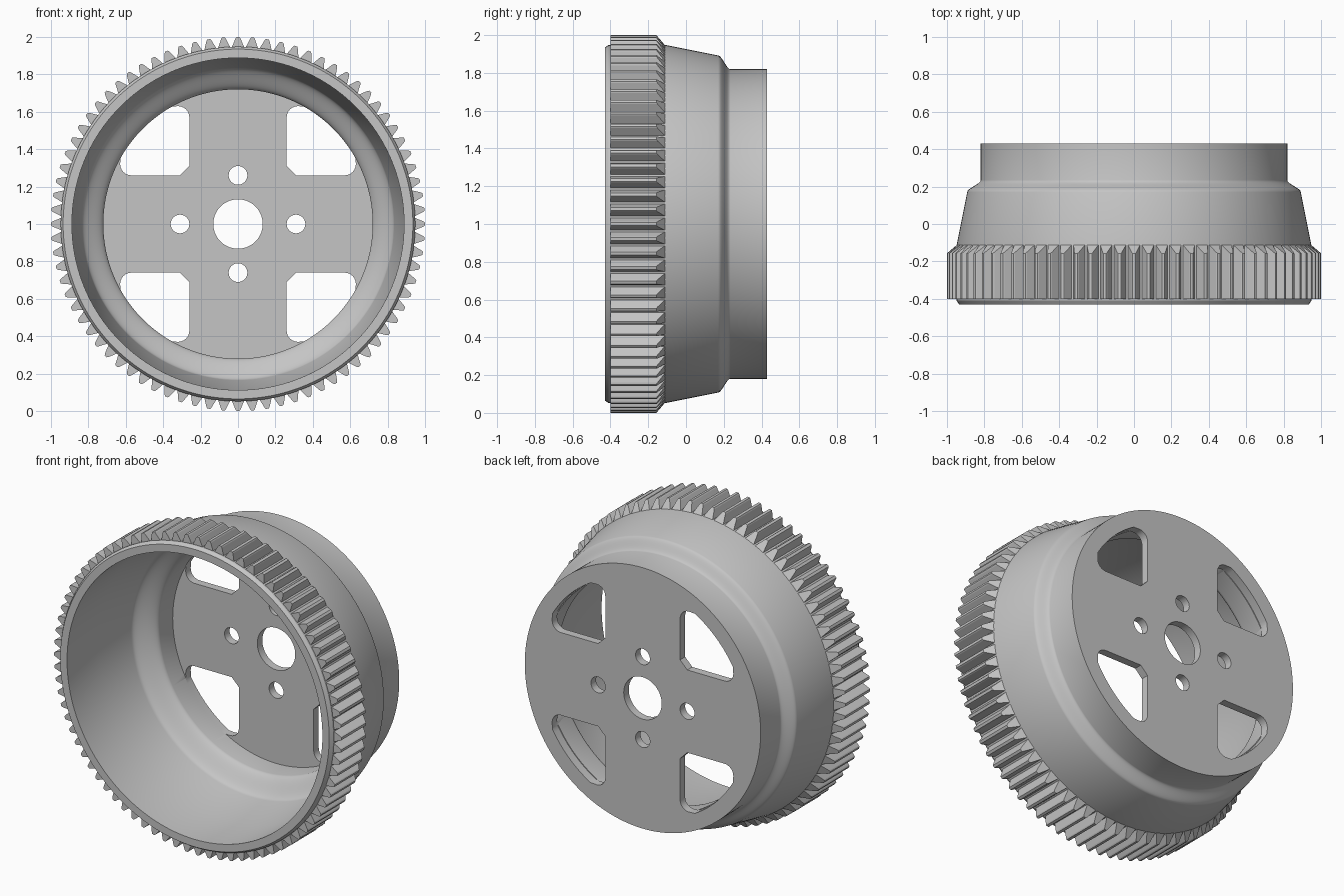
import bpy, bmesh
from math import sin, cos, radians, tau
from mathutils import Matrix, Vector

cube = bpy.data.objects.get("Cube")
if cube:
    bpy.data.objects.remove(cube)

SEGMENTS = 160
TEETH = 80
HUB = Vector((0, 0, 1))

grey = bpy.data.materials.new("plain grey")
grey.use_nodes = True
grey.diffuse_color = (0.56, 0.56, 0.56, 1)
grey.node_tree.nodes["Principled BSDF"].inputs["Base Color"].default_value = (0.56, 0.56, 0.56, 1)


def finish(bm, name):
    bmesh.ops.recalc_face_normals(bm, faces=bm.faces)
    mesh = bpy.data.meshes.new(name)
    bm.to_mesh(mesh)
    bm.free()
    mesh.materials.append(grey)
    obj = bpy.data.objects.new(name, mesh)
    obj.location = HUB
    bpy.context.collection.objects.link(obj)
    return obj


def loft(bm, rings):
    """Skin matching closed rings of points and cap both ends."""
    loops = [[bm.verts.new(p) for p in ring] for ring in rings]
    n = len(loops[0])
    for a, b in zip(loops, loops[1:]):
        for i in range(n):
            bm.faces.new((a[i], a[(i + 1) % n], b[(i + 1) % n], b[i]))
    bm.faces.new(loops[0])
    bm.faces.new(loops[-1])


def prism(bm, outline, y0, y1):
    loft(bm, [[(x, y, z) for x, z in outline] for y in (y0, y1)])


def arc(cx, cz, r, start, end, steps):
    angles = [radians(start + (end - start) * i / steps) for i in range(steps + 1)]
    return [(cx + r * cos(a), cz + r * sin(a)) for a in angles]


def s_curve(r0, y0, r1, y1, steps):
    out = []
    for i in range(steps + 1):
        t = i / steps
        out.append((r0 + (r1 - r0) * t * t * (3 - 2 * t), y0 + (y1 - y0) * t))
    return out


# Drum: closed (radius, y) profile turned about the y axis, centre bore included
profile = [(0.132, 0.43), (0.82, 0.43)]
profile += s_curve(0.82, 0.235, 0.892, 0.17, 10)
profile += [(0.948, -0.11), (0.948, -0.41), (0.935, -0.43), (0.888, -0.43), (0.886, -0.12)]
profile += s_curve(0.835, 0.13, 0.72, 0.25, 14)
profile += [(0.72, 0.38), (0.132, 0.38)]
bm = bmesh.new()
rings = []
for s in range(SEGMENTS):
    a = tau * s / SEGMENTS
    rings.append([bm.verts.new((r * sin(a), y, r * cos(a))) for r, y in profile])
for s in range(SEGMENTS):
    a, b = rings[s], rings[(s + 1) % SEGMENTS]
    for i in range(len(profile)):
        j = (i + 1) % len(profile)
        bm.faces.new((a[i], a[j], b[j], b[i]))
drum = finish(bm, "drum")

# Cutter: four corner windows and four bolt holes in the back plate
bm = bmesh.new()
window = [(0.26, 0.31), (0.31, 0.26)]
window += arc(0.57, 0.32, 0.06, -90, 0, 6)
window += arc(0, 0, 0.725, 30, 60, 16)
window += arc(0.32, 0.57, 0.06, 90, 180, 6)
for sx in (-1, 1):
    for sz in (-1, 1):
        prism(bm, [(sx * x, sz * z) for x, z in window], 0.375, 0.5)
for x, z in ((0.31, 0), (-0.31, 0), (0, 0.26), (0, -0.26)):
    prism(bm, arc(x, z, 0.05, 0, 348.75, 31), 0.3, 0.5)
cutter = finish(bm, "plate_cutter")

cut = drum.modifiers.new("plate openings", "BOOLEAN")
cut.operation = "DIFFERENCE"
cut.solver = "EXACT"
cut.object = cutter
bpy.context.view_layer.objects.active = drum
drum.select_set(True)
bpy.ops.object.modifier_apply(modifier=cut.name)
bpy.data.objects.remove(cutter)
bpy.ops.object.shade_smooth_by_angle(angle=radians(30))

# Gear teeth: straight flanks, rounded tips, square front end, chamfered back end
flank = [(0.034, 0.94), (0.031, 0.95), (0.013, 0.993), (0.008, 1.0)]
tooth = flank + [(-x, r) for x, r in reversed(flank)]
bm = bmesh.new()
for t in range(TEETH):
    turn = Matrix.Rotation(tau * t / TEETH, 3, "Y")
    front = [turn @ Vector((x, -0.40, r)) for x, r in tooth]
    back = [turn @ Vector((x, -0.11 - (r - 0.945) * 0.85, r)) for x, r in tooth]
    loft(bm, [front, back])
finish(bm, "gear_teeth")
